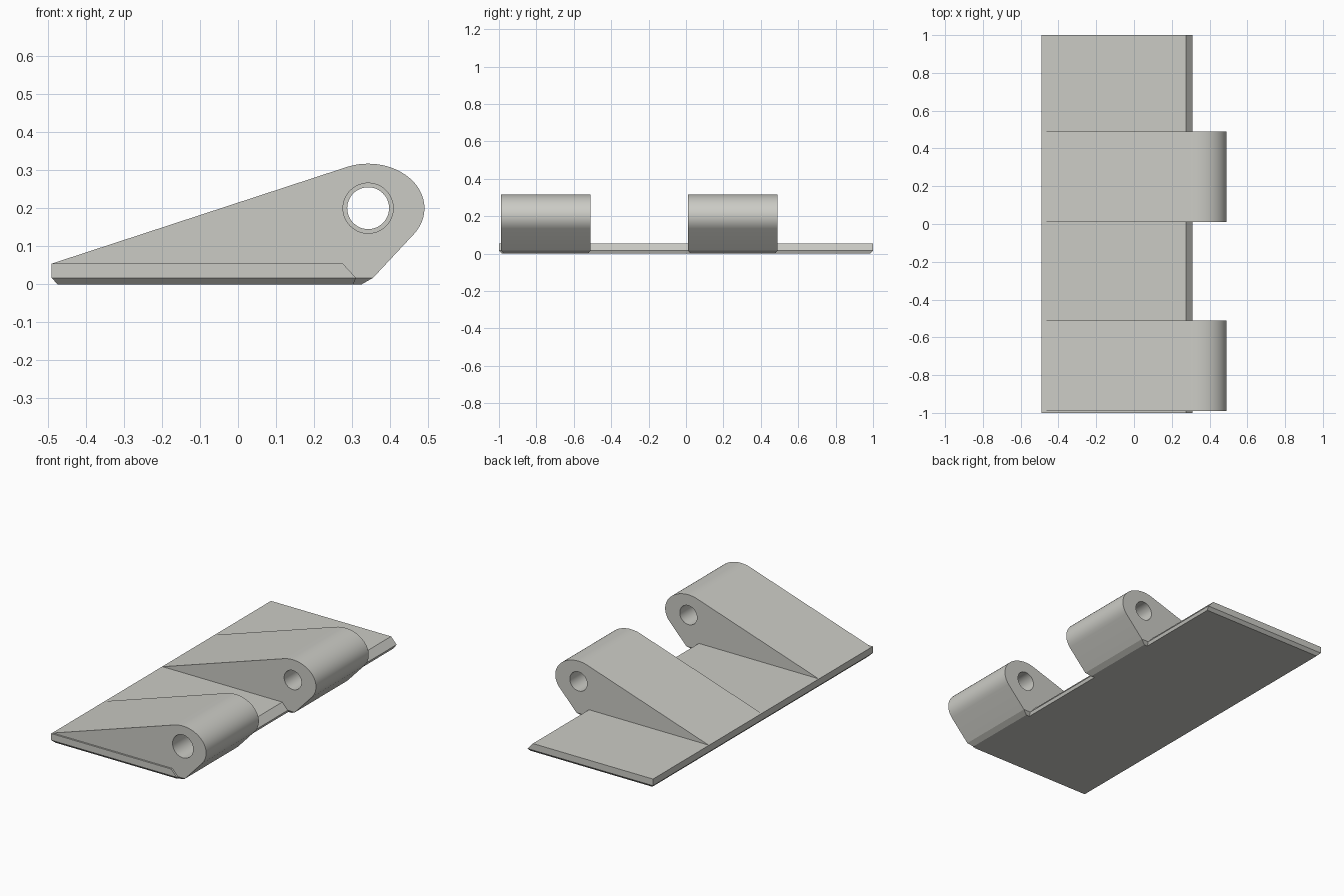
import bpy, bmesh, math

if "Cube" in bpy.data.objects:
    bpy.data.objects.remove(bpy.data.objects["Cube"])

grey = bpy.data.materials.new("warm_grey")
grey.diffuse_color = (0.60, 0.60, 0.56, 1)
grey.use_nodes = True
grey.node_tree.nodes["Principled BSDF"].inputs["Base Color"].default_value = grey.diffuse_color


def add_object(name, bm):
    bmesh.ops.recalc_face_normals(bm, faces=bm.faces)
    mesh = bpy.data.meshes.new(name)
    bm.to_mesh(mesh)
    bm.free()
    mesh.materials.append(grey)
    obj = bpy.data.objects.new(name, mesh)
    bpy.context.collection.objects.link(obj)
    return obj


def prism(bm, profile, y0, y1):
    """Extrude an (x, z) profile from y0 to y1."""
    face = bm.faces.new([bm.verts.new((x, y0, z)) for x, z in profile])
    ext = bmesh.ops.extrude_face_region(bm, geom=[face])["geom"]
    for v in ext:
        if isinstance(v, bmesh.types.BMVert):
            v.co.y = y1


def taper_block(bm, bottom, top, z0, z1):
    """Block between two (x0, x1, y0, y1) rectangles."""
    rings = []
    for (x0, x1, y0, y1), z in ((bottom, z0), (top, z1)):
        rings.append([bm.verts.new((x, y, z)) for x, y in
                      ((x0, y0), (x1, y0), (x1, y1), (x0, y1))])
    a, b = rings
    bm.faces.new(a[::-1])
    bm.faces.new(b)
    for i in range(4):
        j = (i + 1) % 4
        bm.faces.new((a[i], a[j], b[j], b[i]))


def cut_hole(obj, radius, y0, y1):
    """Bore a round hole along y at the pin axis."""
    bm = bmesh.new()
    n = 48
    prism(bm, [(PIN_X + radius * math.cos(2 * math.pi * i / n),
                PIN_Z + radius * math.sin(2 * math.pi * i / n))
               for i in range(n)], y0, y1)
    cutter = add_object("hole_cutter", bm)
    cutter.hide_render = True
    mod = obj.modifiers.new("hole", 'BOOLEAN')
    mod.operation = 'DIFFERENCE'
    mod.solver = 'EXACT'
    mod.object = cutter
    bpy.context.view_layer.objects.active = obj
    bpy.ops.object.modifier_apply(modifier=mod.name)
    bpy.data.objects.remove(cutter)


PIN_X, PIN_Z = 0.342, 0.20
CH = 0.017  # bottom chamfer

# Hinge plate: chamfered underside, sloped free edge
bm = bmesh.new()
prism(bm, [(-0.49, CH), (0.31, CH), (0.275, 0.055), (-0.49, 0.055)], -1, 1)
bottom = min(bm.faces, key=lambda f: f.calc_center_median().z)
ext = bmesh.ops.extrude_face_region(bm, geom=[bottom])["geom"]
bmesh.ops.delete(bm, geom=[bottom], context='FACES_ONLY')
for v in ext:
    if isinstance(v, bmesh.types.BMVert):
        v.co = (-0.474 if v.co.x < 0 else 0.303,
                math.copysign(1 - CH, v.co.y), 0)
add_object("hinge_plate", bm)

# Knuckles: wedge rising to an elliptical barrel around the pin hole
barrel = [(PIN_X + 0.148 * math.cos(a), PIN_Z + 0.117 * math.sin(a))
          for a in (math.radians(-34 + (113 + 34) * i / 32) for i in range(33))]
wedge = barrel + [(-0.489, 0.0545), (-0.47, 0.03), (0.27, 0.03),
                  (0.28, CH), (0.355, CH)]

for name, y0, y1 in (("front_knuckle", -0.99, -0.51), ("rear_knuckle", 0.01, 0.49)):
    bm = bmesh.new()
    prism(bm, wedge, y0, y1)
    knuckle = add_object(name, bm)
    cut_hole(knuckle, 0.055, y0 - 0.1, y1 + 0.1)
    if name == "front_knuckle":
        cut_hole(knuckle, 0.066, y0 - 0.1, y0 + 0.25)  # counterbore
    bpy.ops.object.select_all(action='DESELECT')
    knuckle.select_set(True)
    bpy.context.view_layer.objects.active = knuckle
    bpy.ops.object.shade_smooth_by_angle(angle=math.radians(25))

    # Chamfered foot under the knuckle
    bm = bmesh.new()
    taper_block(bm, (0.28, 0.325, y0 + 0.016, y1 - 0.016),
                (0.28, 0.355, y0, y1), 0, CH)
    add_object(name + "_foot", bm)
